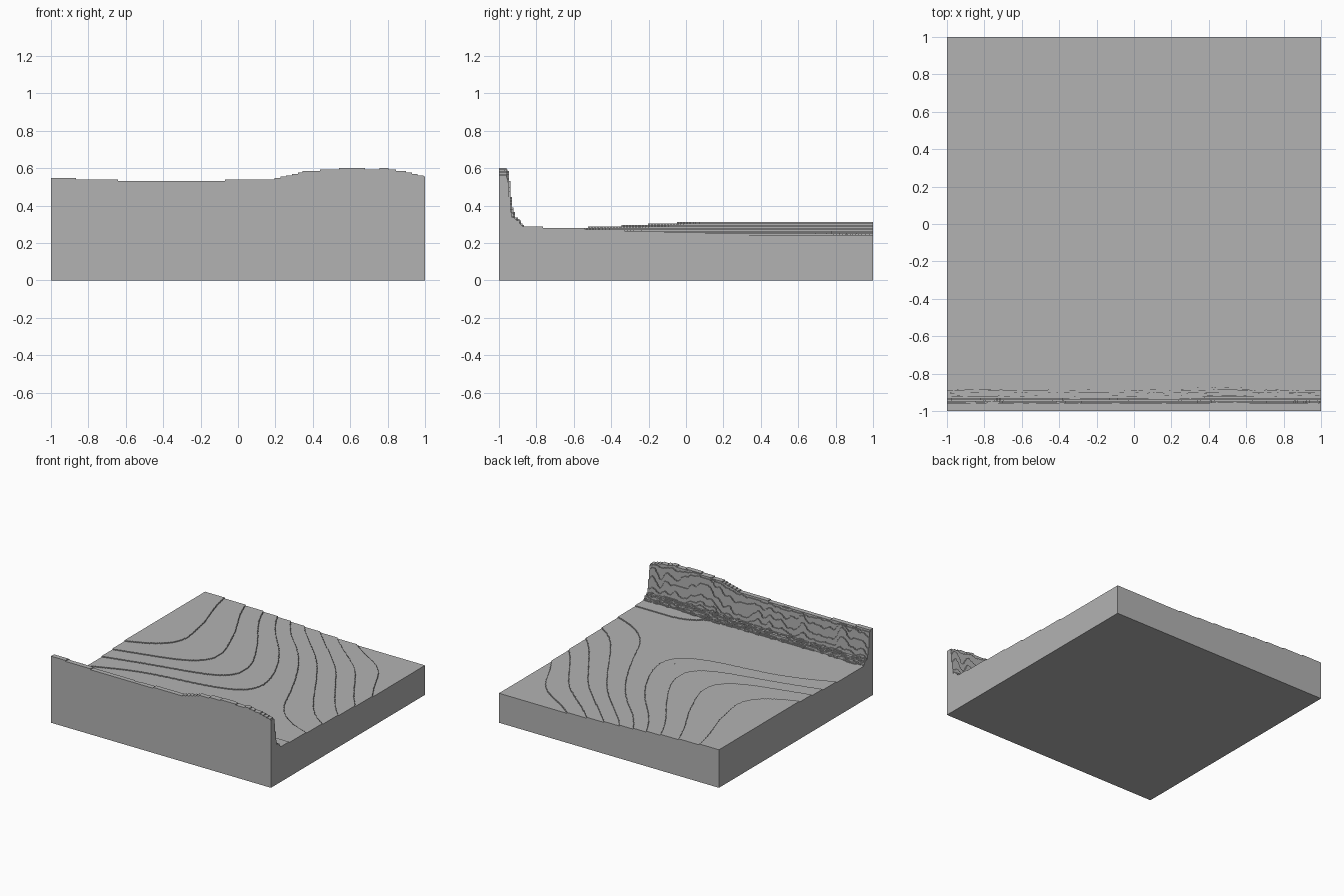
import bpy
import bmesh
from itertools import groupby
from math import floor
from mathutils import Vector, noise

N = 256              # cells along each side
CELL = 2 / N         # cell size, also the height step
CLIFF_ROWS = 20      # rows at the front that belong to the cliff

# Ground levels (in cells) on a 5 x 5 grid, front row first, left to right in x
GROUND = [
    [36.1, 36.2, 36.4, 37.3, 38.0],
    [37.1, 36.3, 36.2, 36.5, 35.8],
    [40.2, 39.3, 38.0, 35.9, 33.4],
    [40.8, 39.4, 37.1, 34.2, 31.4],
    [40.9, 38.2, 34.3, 31.5, 31.1],
]
# Cliff crest height along x, and cliff section as (depth, share of crest rise)
CREST = [(-1, .55), (-.8, .545), (-.6, .538), (-.35, .532), (-.1, .537), (.2, .547),
         (.35, .587), (.55, .602), (.8, .602), (.9, .585), (1, .56)]
SECTION = [(0, 1), (.036, 1), (.048, .9), (.056, .62), (.066, .3),
           (.074, .17), (.1, .12), (.115, .03), (.13, 0)]


def piecewise(points, t):
    """Linear interpolation through sorted points."""
    for (a, fa), (b, fb) in zip(points, points[1:]):
        if t <= b:
            return fa + (fb - fa) * max(0, t - a) / (b - a)
    return points[-1][1]


def spline(values, t):
    """Smooth curve through evenly spaced values, t from 0 to 1."""
    last = len(values) - 1
    i = min(int(t * last), last - 1)
    f = t * last - i
    b, c = values[i], values[i + 1]
    a = values[i - 1] if i > 0 else 2 * b - c
    d = values[i + 2] if i + 2 <= last else 2 * c - b
    return b + f / 2 * (c - a + f * (2 * a - 5 * b + 4 * c - d + f * (3 * (b - c) + d - a)))


def cell_height(i, j):
    """Stepped height of one cell: rolling ground plus the cliff in front."""
    u, v = (i + .5) / N, (j + .5) / N
    x, depth = 2 * u - 1, 2 * v
    ground = spline([spline(row, u) for row in GROUND], v) * CELL
    if j < CLIFF_ROWS:
        # Uneven rock: broad bulges and short ledges that grow towards the foot
        wobble = noise.noise(Vector((x * 3, 0, 4))) + .6 * noise.noise(Vector((x * 14, depth * 40, 1)))
        bent = depth - .014 * wobble * min(1, depth / .06)
        share = piecewise(SECTION, bent)
        rough = .012 * noise.noise(Vector((x * 22, depth * 90, 7))) if .01 < share < .95 else 0
        crest = piecewise(CREST, x) + .003 * noise.noise(Vector((x * 9, 0, 2)))
        ground = max(ground, ground + (crest - ground) * share + rough)
    return floor(ground / CELL + .01) * CELL


HEIGHT = [[cell_height(i, j) for i in range(N)] for j in range(N)]


def height(i, j):
    return HEIGHT[j][i] if 0 <= i < N and 0 <= j < N else 0


def runs(start, stop, key):
    """Merge neighbouring cells that share a key into (first, end, key)."""
    for k, group in groupby(range(start, stop), key):
        cells = list(group)
        yield cells[0], cells[-1] + 1, k


def build_block(name, first, end, material):
    """Stepped block covering the rows first..end, closed at the outer sides."""
    bm = bmesh.new()

    def quad(*corners):
        bm.faces.new([bm.verts.new((i * CELL - 1, j * CELL - 1, z)) for i, j, z in corners])

    # Terrace tops
    for j in range(first, end):
        for a, b, z in runs(0, N, lambda i: height(i, j)):
            quad((a, j, z), (b, j, z), (b, j + 1, z), (a, j + 1, z))
    # Risers across y, including the front and back faces
    for j in range(first, end + (end == N)):
        for a, b, (p, q) in runs(0, N, lambda i: (height(i, j - 1), height(i, j))):
            if p != q:
                quad((a, j, p), (b, j, p), (b, j, q), (a, j, q))
    # Risers across x, including both side faces
    for i in range(N + 1):
        for a, b, (p, q) in runs(first, end, lambda j: (height(i - 1, j), height(i, j))):
            if p != q:
                quad((i, a, q), (i, b, q), (i, b, p), (i, a, p))
    # Underside
    quad((0, first, 0), (0, end, 0), (N, end, 0), (N, first, 0))

    bmesh.ops.remove_doubles(bm, verts=bm.verts, dist=CELL / 100)
    mesh = bpy.data.meshes.new(name)
    bm.to_mesh(mesh)
    bm.free()
    mesh.materials.append(material)
    bpy.context.collection.objects.link(bpy.data.objects.new(name, mesh))


cube = bpy.data.objects.get("Cube")
if cube:
    bpy.data.objects.remove(cube, do_unlink=True)

stone = bpy.data.materials.new("stone grey")
stone.use_nodes = True
color = (.45, .45, .45, 1)
stone.diffuse_color = color
stone.node_tree.nodes["Principled BSDF"].inputs["Base Color"].default_value = color

build_block("cliff_wall", 0, CLIFF_ROWS, stone)
build_block("terraced_ground", CLIFF_ROWS, N, stone)
